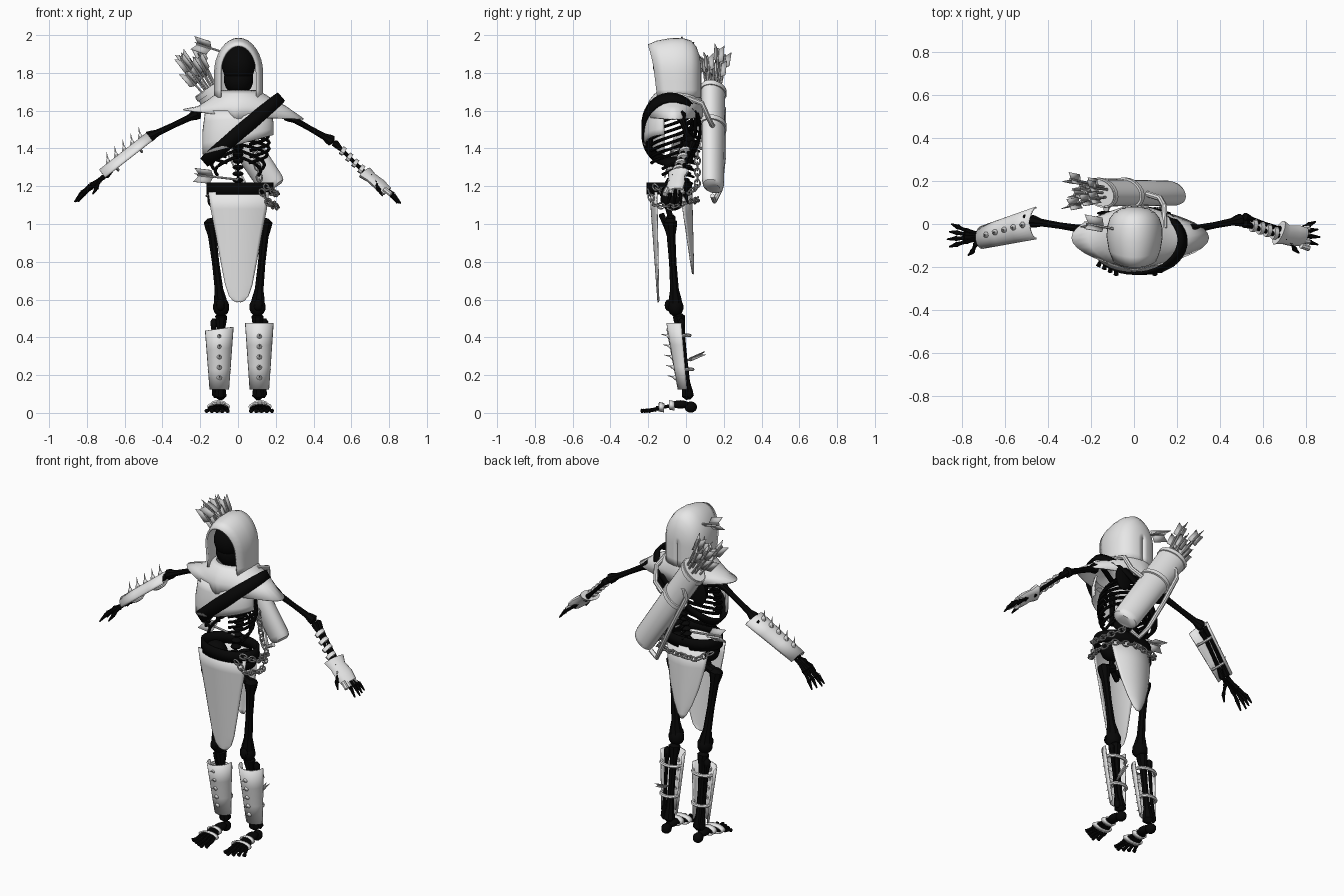
import bpy, bmesh, math, random
from mathutils import Vector as V

cube = bpy.data.objects.get("Cube")
if cube:
    bpy.data.objects.remove(cube)
random.seed(4)
pi = math.pi


def material(name, g):
    m = bpy.data.materials.new(name)
    m.use_nodes = True
    col = (g, g, g, 1)
    m.diffuse_color = col
    m.node_tree.nodes["Principled BSDF"].inputs["Base Color"].default_value = col
    return m


CLOTH = material("pale cloth", 0.8)
BONE = material("black bone", 0.002)
ARROW = material("grey arrow", 0.55)
CHAIN = material("chain grey", 0.45)


def skin(bm, rings, loop=True, cap=False, join=False):
    """Bridge rows of points into a surface."""
    rows = [[bm.verts.new(p) for p in r] for r in rings]
    n = len(rows[0])
    pairs = list(zip(rows, rows[1:])) + ([(rows[-1], rows[0])] if join else [])
    for a, b in pairs:
        for i in range(n if loop else n - 1):
            j = (i + 1) % n
            bm.faces.new((a[i], a[j], b[j], b[i]))
    if cap:
        bm.faces.new(rows[0])
        bm.faces.new(rows[-1])


def sweep(bm, pts, radii, n=8, join=False, flat=1):
    """Round tube through points; flat squashes the second axis."""
    pts = [V(p) for p in pts]
    k = len(pts)
    radii = radii if isinstance(radii, (list, tuple)) else [radii] * k
    rings = []
    for i, p in enumerate(pts):
        a = pts[i - 1] if i or join else p
        b = pts[(i + 1) % k] if i < k - 1 or join else p
        t = (b - a).normalized()
        u = t.cross(V((0.31, 0.9, 0.3)) if abs(t.y) < 0.8 else V((0, 0, 1))).normalized()
        w = t.cross(u)
        rings.append([p + radii[i] * (u * math.cos(q) + w * math.sin(q) * flat)
                      for q in (2 * pi * j / n for j in range(n))])
    skin(bm, rings, True, not join, join)


def bone(bm, a, b, r, knob=1.7):
    a, b = V(a), V(b)
    prof = ((0, .6), (.04, knob), (.1, knob * .9), (.2, 1), (.5, .85), (.8, 1), (.9, knob * .9), (.96, knob), (1, .6))
    sweep(bm, [a.lerp(b, t) for t, _ in prof], [r * s for _, s in prof])


def spike(bm, a, b):
    """Domed stud with a thin point."""
    a, b = V(a), V(b)
    sweep(bm, [a.lerp(b, t) for t in (0, .2, .35, .45, 1)], [.015, .014, .009, .005, .001])


def ball(bm, c, size, n=14):
    geo = bmesh.ops.create_uvsphere(bm, u_segments=n, v_segments=n // 2 + 2, radius=1)
    for v in geo["verts"]:
        v.co = V(c) + V(v.co[i] * size[i] for i in range(3))


def done(name, bm, mat, thick=0):
    bmesh.ops.recalc_face_normals(bm, faces=bm.faces)
    me = bpy.data.meshes.new(name)
    bm.to_mesh(me)
    bm.free()
    me.materials.append(mat)
    ob = bpy.data.objects.new(name, me)
    bpy.context.collection.objects.link(ob)
    if thick:
        mod = ob.modifiers.new("thickness", "SOLIDIFY")
        mod.thickness, mod.offset = thick, 0
    bpy.ops.object.select_all(action="DESELECT")
    ob.select_set(True)
    bpy.context.view_layer.objects.active = ob
    bpy.ops.object.shade_smooth_by_angle(angle=math.radians(40))


new = bmesh.new

# Hood: arches lofted from the brim to the rounded back of the head
bm, rings = new(), []
for y, hw, top in ((-.2, .097, 1.945), (-.15, .114, 1.965), (-.08, .124, 1.978), (-.02, .122, 1.98), (.025, .11, 1.965),
                   (.05, .09, 1.935), (.066, .06, 1.89), (.073, .03, 1.845), (.075, .002, 1.81)):
    arch = [(-hw, 1.67), (-hw, 1.71), (-hw, 1.755)]
    arch += [(-hw * math.cos(pi * i / 16), 1.8 + (top - 1.8) * math.sin(pi * i / 16)) for i in range(17)]
    arch += [(hw, 1.755), (hw, 1.71), (hw, 1.67)]
    lean = max(0, -y) / .2
    rings.append([(x + .003, y + lean * (.12 * (1.94 - z) + 1.8 * x * x), z) for x, z in arch])
skin(bm, rings, False)
done("hood", bm, CLOTH, .012)

# Skull and jaw fill the hood
bm = new()
ball(bm, (.003, -.075, 1.84), (.09, .1, .105))
ball(bm, (.003, -.075, 1.765), (.08, .085, .085))
sweep(bm, [(0, -.02, 1.74), (0, 0, 1.6)], .03)
done("skull", bm, BONE)

# Shoulder cape with pointed sides
bm, rings = new(), []
for z, rx, yf, yb, point in ((1.705, .1, -.14, .06, 0), (1.685, .125, -.165, .07, 0), (1.655, .17, -.19, .08, .1),
                             (1.62, .23, -.205, .085, .4), (1.555, .315, -.212, .085, .9)):
    ring = []
    for i in range(40):
        c, s = math.cos(2 * pi * i / 40), math.sin(2 * pi * i / 40)
        x = rx * c * abs(c) ** point * (1.1 if c > 0 else .92)
        ring.append((x, (yf + yb) / 2 + (yb - yf) / 2 * s, z + .025 * (1 - c) * (point > .5) * abs(c)))
    rings.append(ring)
skin(bm, rings)
done("shoulder_cape", bm, CLOTH, .008)

# Chest cloth with a slanted lower hem, open at the sides
bm, rings = new(), []
for t in (0, .25, .5, .75, 1):
    row = []
    for i in range(21):
        a = pi * i / 20
        x = (.17 + .015 * min(1, t * 2)) * math.cos(a)
        row.append((x, -.115 - (.085 + .02 * min(1, t * 2)) * math.sin(a), 1.6 + t * (1.42 + .28 * x - 1.6)))
    rings.append(row)
skin(bm, rings, False)
done("chest_cloth", bm, CLOTH, .008)

# Diagonal strap looping around the torso, narrower behind
bm, rings = new(), []
along, across = V((.2, 0, .17)), V((-.65, 0, .76))
for k in (-1, 1):
    ring = []
    for i in range(40):
        a = 2 * pi * i / 40
        ring.append(V((.025, -.077, 1.5)) + along * math.cos(a) + across * k * (.028 - .01 * math.sin(a))
                    + V((0, .152 * math.sin(a), 0)))
    rings.append(ring)
skin(bm, rings)
done("chest_strap", bm, BONE, .014)

# Rib cage, spine and pelvis
bm = new()
for i in range(9):
    z = 1.36 + .032 * i
    rx = (.12, .14, .155, .165, .165, .16, .15, .13, .1)[i]
    end = 2.0 if i < 2 else 2.75
    for s in (-1, 1):
        sweep(bm, [(s * rx * math.sin(end * j / 12), -.08 + .11 * math.cos(end * j / 12), z - .1 * j / 12)
                   for j in range(13)], .009, 6)
for i in range(15):
    z = 1.13 + .034 * i
    y = -.03 + .06 * min(1, i / 8)
    ball(bm, (0, y, z), (.03, .028, .014), 8)
    sweep(bm, [(0, y, z), (0, y + .045, z - .02)], [.012, .005], 5)
sweep(bm, [(0, -.185, 1.58), (0, -.19, 1.38)], [.02, .012])
done("ribs_and_spine", bm, BONE)
bm = new()
for s in (-1, 1):
    ball(bm, (s * .1, -.07, 1.13), (.065, .065, .06))
    sweep(bm, [(s * .07, -.1, 1.1), (s * .1, -.08, 1.03), (s * .04, -.1, .98), (s * .01, -.13, 1.05)], .016)
    ball(bm, (s * .12, .05, 1.53), (.055, .012, .075), 10)
    sweep(bm, [(s * .02, -.15, 1.62), (s * .2, -.03, 1.6)], .014)
done("pelvis_and_shoulder_bones", bm, BONE)

# Belt
bm, rings = new(), []
for z in (1.155, 1.22):
    rings.append([(.01 + .17 * math.cos(a), -.088 + .113 * math.sin(a), z) for a in (2 * pi * i / 32 for i in range(32))])
skin(bm, rings)
done("belt", bm, BONE, .016)


# Hanging loincloth panels
def panel(name, levels, y_top, y_low, wrap):
    bm, rings = new(), []
    z0, z1 = levels[0][0], levels[-1][0]
    for z, hw in levels:
        t = (z0 - z) / (z0 - z1)
        rings.append([(hw * u + .004, y_top + t * (y_low - y_top) + wrap * u * u * (1 - .9 * t), z)
                      for u in (i / 8 - 1 for i in range(17))])
    skin(bm, rings, False)
    done(name, bm, CLOTH, .007)


panel("front_loincloth", ((1.17, .16), (1.08, .148), (.95, .122), (.8, .095), (.68, .072), (.62, .052), (.595, .03), (.587, .01)),
      -.19, -.148, .035)
panel("back_loincloth", ((1.17, .14), (1.05, .125), (.92, .095), (.82, .06), (.76, .03), (.735, .008)), .03, .04, -.06)

# Legs, feet, shin guards
for s, side in ((-1, "right"), (1, "left")):
    cx = .007 + s * .106
    bm = new()
    knee = (cx - s * .01, -.055, .56)
    bone(bm, (s * .148, -.085, 1.03), knee, .024, 1.6)
    sweep(bm, [(s * .08, -.08, 1.03), (s * .148, -.085, 1.0)], .026)
    ball(bm, knee, (.046, .042, .05), 10)
    ball(bm, (cx - s * .006, -.095, .57), (.025, .018, .03), 8)
    bone(bm, (cx - s * .01, -.04, .53), (cx - s * .006, .012, .07), .021, 1.6)
    bone(bm, (cx + s * .03, -.025, .5), (cx + s * .022, .02, .08), .011)
    done(side + "_leg_bones", bm, BONE)
    bm = new()
    ball(bm, (cx, .025, .031), (.029, .033, .03), 10)
    ball(bm, (cx, -.03, .045), (.031, .05, .022), 10)
    for i in range(5):
        x = cx + s * (.022 * i - .038)
        tip = -.24 + .014 * abs(i - 1)
        bone(bm, (cx + s * (.01 * i - .016), -.06, .042), (x, -.16, .022), .01, 1.3)
        bone(bm, (x, -.16, .018), (x + s * .006 * (i - 1), tip, .01), .01, 1.2)
    done(side + "_foot_bones", bm, BONE)
    bm = new()
    for y, z, w in ((-.075, .04, .038), (-.13, .03, .055)):
        skin(bm, [[(cx + s * .004 + (w - k * .2) * math.cos(a), y + k, z - k * .2 + .021 * math.sin(a))
                   for a in (2 * pi * i / 16 for i in range(16))] for k in (-.014, .014)])
    done(side + "_sandal_straps", bm, CLOTH, .008)
    bm, rings = new(), []
    for t in (0, .33, .66, 1):
        row = []
        for i in range(15):
            a = pi * i / 14
            x = (.072 - .024 * t) * math.cos(a)
            z = (.475 if s > 0 else .445 + .13 * x) * (1 - t) + .125 * t
            row.append((cx + x, -.025 + .03 * t - (.075 - .03 * t) * math.sin(a), z))
        rings.append(row)
    skin(bm, rings, False)
    done(side + "_shin_guard", bm, CLOTH, .008)
    bm = new()
    for i in range(5):
        z = .185 + .055 * i
        y = -.04 - .055 * (z - .125) / .35
        spike(bm, (cx, y + .005, z), (cx, y - .048, z + .012))
    for z, w, y in ((.23, .052, -.005), (.41, .062, -.02)):
        sweep(bm, [(cx + w * math.cos(pi * i / 10), y + .04 * math.sin(pi * i / 10), z) for i in range(11)], .01, 6)
    done(side + "_guard_spikes_and_ties", bm, CLOTH)


# Arms and hands
def hand(bm, wrist, d):
    w, d = V(wrist), V(d).normalized()
    up = V((0, 1, 0)).cross(d)
    up *= math.copysign(1, up.z)
    for i in range(5):
        u = i - 2
        k = w + d * .085 + V((0, -.016 * u, 0)) + up * (.012 - .006 * abs(u))
        mid = k + d * .06 + V((0, -.012 * u, 0))
        length = .06 - .008 * abs(u)
        if i == 4:
            k, mid, length = w + d * .03 + V((0, -.03, 0)), w + d * .07 + V((0, -.065, 0)) - up * .02, .035
        bone(bm, w + V((0, -.006 * u, 0)), k, .011, 1.3)
        bone(bm, k, mid, .01, 1.3)
        sweep(bm, [mid, mid + d * length + V((0, -.007 * u, 0)) - up * .012], [.011, .004], 6)


bm = new()
elbow, wrist = V((-.485, .015, 1.455)), V((-.71, -.06, 1.25))
bone(bm, (-.2, -.03, 1.59), elbow, .018)
for k in (-.018, .018):
    bone(bm, elbow + V((0, k, 0)), wrist + V((0, k, 0)), .012)
hand(bm, wrist, (-.14, -.01, -.12))
done("right_arm_bones", bm, BONE)
bm = new()
elbow, wrist = V((.505, .02, 1.435)), V((.705, -.05, 1.24))
bone(bm, (.25, -.03, 1.58), elbow, .018)
for k in (-.016, .016):
    bone(bm, elbow + V((0, k, 0)), wrist + V((0, k, 0)), .012)
hand(bm, wrist, (.15, -.01, -.125))
done("left_arm_bones", bm, BONE)

# Left forearm wraps and glove
bm = new()
for t in (.25, .42, .58, .74):
    p = elbow.lerp(wrist, t)
    sweep(bm, [p - V((.009, .01, -.006)), p + V((.009, -.01, -.006))], .022, 10, flat=1.4)
sweep(bm, [(.672, -.04, 1.272), (.705, -.05, 1.245), (.75, -.055, 1.208), (.79, -.06, 1.172)], [.031, .024, .027, .023], 12, flat=2)
for i in range(4):
    y = -.025 - .025 * i
    sweep(bm, [(.775, y, 1.185), (.81, y - .006 * (i - 1), 1.157)], .014)
done("left_glove_and_wraps", bm, CLOTH)

# Right bracer with spikes
bm, rings = new(), []
a, b, up = V((-.46, .005, 1.45)), V((-.71, -.062, 1.255)), V((-.6, 0, .8))
for t in (0, .33, .66, 1):
    w = .072 - .022 * t
    rings.append([a.lerp(b, t) + V((0, w * math.cos(q), 0)) + up * (.05 * math.sin(q) - .012)
                  for q in (pi * i / 14 for i in range(15))])
skin(bm, rings, False)
done("right_bracer", bm, CLOTH, .008)
bm = new()
for i in range(5):
    p = a.lerp(b, .14 + .17 * i) + up * .033
    spike(bm, p, p + V((-.012, 0, .066)))
for t, w in ((.25, .062), (.75, .052)):
    p = a.lerp(b, t)
    sweep(bm, [p + V((0, w * math.cos(pi * i / 8), 0)) - up * (.008 + .014 * math.sin(pi * i / 8)) for i in range(9)], .008, 6)
done("bracer_spikes_and_ties", bm, CLOTH)

# Quiver with rim, bands, carrying tube and harness
base, mouth = V((.185, .143, 1.2)), V((-.16, .145, 1.72))
axis = (mouth - base).normalized()
bm = new()
prof = ((-.02, .05), (0, .07), (.04, .076), (.5, .08), (1, .083), (1, .07), (.8, .065))
sweep(bm, [base.lerp(mouth, t) for t, _ in prof], [r for _, r in prof], 24, flat=.7)
for t, r in ((.97, .088), (.62, .09)):
    sweep(bm, [base.lerp(mouth, t - .02), base.lerp(mouth, t + .02)], r, 24, flat=.74)
sweep(bm, [(-.07, .18, 1.62), (-.13, .2, 1.61), (-.14, .2, 1.56), (-.04, .2, 1.36), (.05, .18, 1.18), (.09, .15, 1.12),
           (.14, .14, 1.15)], .013)
sweep(bm, [(.06, .14, 1.52), (.12, .12, 1.56), (.14, .085, 1.64), (.14, -.02, 1.675)], .014)
sweep(bm, [(.02, .08, 1.4), (-.1, .11, 1.56), (-.13, .07, 1.66)], .014)
done("quiver", bm, CLOTH)


# Arrows: shaft and three vanes at the tail
def arrow(bm, head, tail, size=.032):
    head, tail = V(head), V(tail)
    d = (tail - head).normalized()
    sweep(bm, [head, tail], .005, 6)
    u = d.cross(V((0, 1, 0))).normalized()
    w = d.cross(u)
    for i in range(3):
        r = u * math.cos(2.1 * i + .4) + w * math.sin(2.1 * i + .4)
        skin(bm, [[tail - d * .085, tail - d * .07 + r * size], [tail - d * .01, tail + d * .018 + r * size]], False)


bm = new()
for i in range(9):
    q = 2.4 * i
    off = V((.8 * math.cos(q), .9 * math.sin(q), .5 * math.cos(q)))
    arrow(bm, base.lerp(mouth, .5), mouth + axis * random.uniform(.12, .23) + off * .08 * math.sqrt((i + 1) / 9))
done("quiver_arrows", bm, ARROW, .003)
bm = new()
arrow(bm, (-.05, -.03, 1.9), (-.22, 0, 1.955), .042)
arrow(bm, (0, -.03, 1.235), (-.215, -.03, 1.26), .042)
arrow(bm, (.11, -.08, .24), (.13, .085, .312), .012)
done("stuck_arrows", bm, ARROW, .003)


# Chains around the waist
def chain(bm, path):
    path = [V(p) for p in path]
    count = 0
    for p, q in zip(path, path[1:]):
        n = max(1, round((q - p).length / .03))
        t = (q - p).normalized()
        u = t.cross(V((.2, .3, 1)) if abs(t.z) < .8 else V((1, 0, 0))).normalized()
        for i in range(n):
            c = p.lerp(q, (i + .5) / n)
            w = u if count % 2 else t.cross(u)
            sweep(bm, [c + t * .022 * math.cos(k) + w * .015 * math.sin(k) for k in (2 * pi * j / 10 for j in range(10))],
                  .005, 5, True)
            count += 1


bm = new()
chain(bm, [(.12, -.2, 1.18), (.17, -.17, 1.1), (.21, -.07, 1.09), (.17, .02, 1.12), (.05, .06, 1.13), (-.1, .05, 1.12),
           (-.16, -.03, 1.15)])
chain(bm, [(.14, -.17, 1.2), (.21, -.1, 1.16), (.19, .01, 1.16), (.12, .06, 1.2), (.09, .06, 1.38)])
done("waist_chain", bm, CHAIN)
